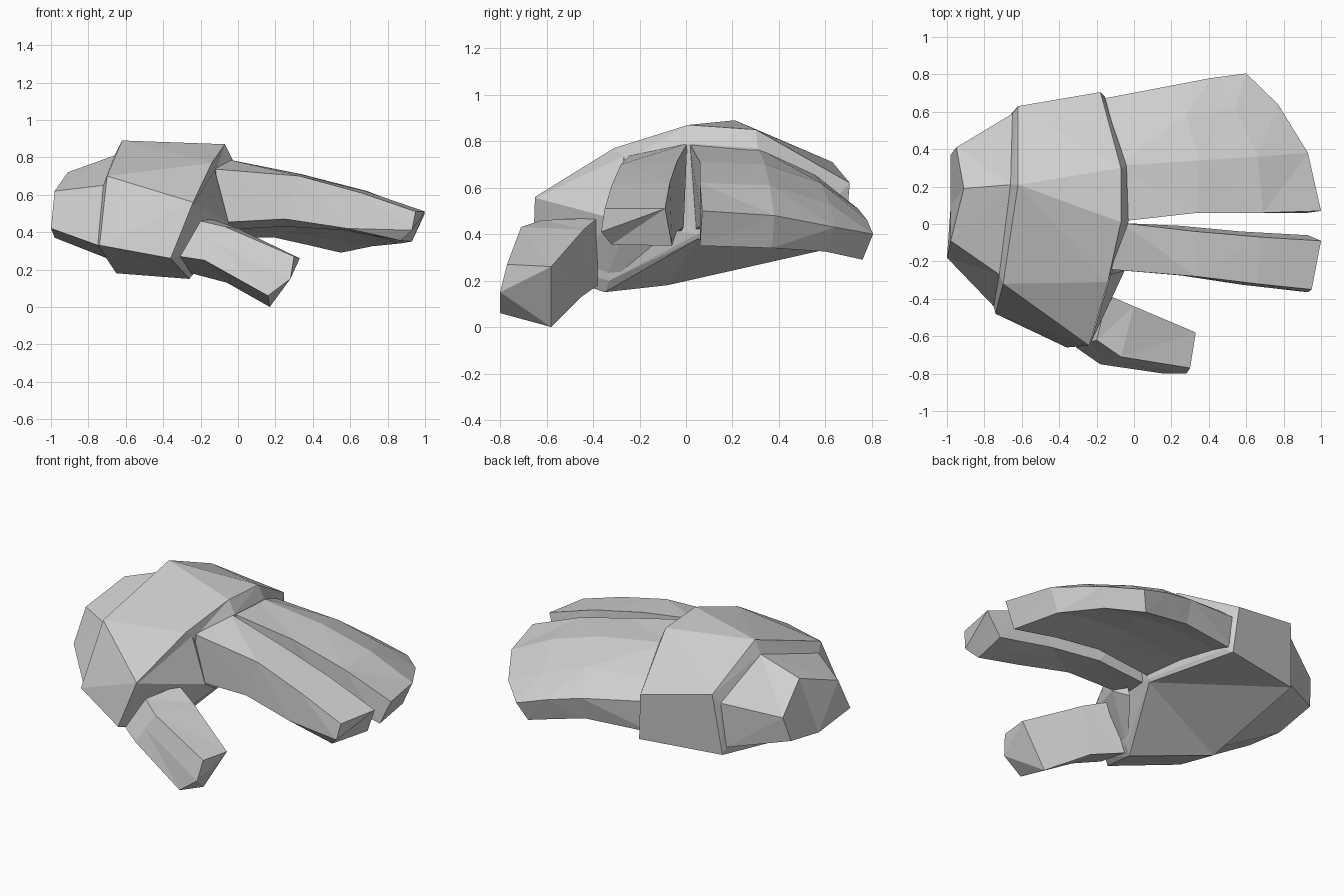
import bpy, bmesh

grey = bpy.data.materials.new("light grey")
grey.diffuse_color = (0.64, 0.64, 0.64, 1)


def loft(name, rings):
    """Skin equal-length rings, cap both ends and weld repeated points."""
    bm = bmesh.new()
    loops = [[bm.verts.new(p) for p in ring] for ring in rings]
    for a, b in zip(loops, loops[1:]):
        for i in range(len(a)):
            j = (i + 1) % len(a)
            bm.faces.new((a[i], a[j], b[j], b[i]))
    bm.faces.new(loops[0][::-1])
    bm.faces.new(loops[-1])
    bmesh.ops.remove_doubles(bm, verts=bm.verts, dist=0.0005)
    bmesh.ops.triangulate(bm, faces=bm.faces)
    bmesh.ops.recalc_face_normals(bm, faces=bm.faces)
    me = bpy.data.meshes.new(name)
    bm.to_mesh(me)
    bm.free()
    me.materials.append(grey)
    ob = bpy.data.objects.new(name, me)
    bpy.context.collection.objects.link(ob)
    return ob


def fan(r):
    """Repeat corners of a six-point ring so it meets the nine-point knuckles."""
    return [r[i] for i in (0, 1, 2, 2, 3, 3, 4, 5, 5)]


# Palm: wrist end, cuff, back of hand, knuckles, inset rim
wrist = [(-.98, .37, .42), (-.95, .41, .57), (-.91, .19, .72),
         (-.98, -.09, .62), (-1, -.18, .42), (-.98, .1, .37)]
cuff = [(-.67, .56, .37), (-.65, .59, .65), (-.66, .21, .81),
        (-.72, -.27, .65), (-.75, -.44, .33), (-.70, -.1, .26)]
back = [(-.66, .585, .33), (-.62, .63, .71), (-.62, .21, .89),
        (-.70, -.32, .70), (-.74, -.48, .33), (-.65, -.08, .18)]
knuckles = [(-.155, .68, .33), (-.18, .705, .62), (-.07, .30, .85),
            (-.07, .01, .87), (-.14, -.31, .77), (-.24, -.65, .56),
            (-.36, -.66, .26), (-.26, -.35, .15), (-.07, .05, .38)]
rim = [(-.14, .64, .36), (-.15, .66, .57), (-.04, .31, .77),
       (-.03, .01, .79), (-.12, -.25, .72), (-.17, -.40, .46),
       (-.31, -.60, .27), (-.22, -.33, .2), (-.06, .05, .40)]
palm = loft("hand", [fan(wrist), fan(cuff), fan(back), knuckles, rim])

# Web between the index finger and the thumb
web = loft("thumb_web", [
    [(-.235, -.645, .555), (-.235, -.645, .555), (-.33, -.63, .28), (-.26, -.36, .17)],
    [(-.125, -.27, .735), (-.05, -.25, .45), (-.05, -.25, .45), (-.07, -.12, .37)]])

# Three joined fingers: four points above, four below
block = loft("joined_fingers", [
    [(-.06, .015, .79), (-.10, .31, .77), (-.18, .55, .66), (-.22, .66, .57),
     (-.22, .64, .37), (-.18, .55, .39), (-.14, .31, .42), (-.12, .04, .42)],
    [(.34, .06, .71), (.35, .34, .70), (.28, .58, .62), (.20, .74, .51),
     (.20, .70, .37), (.26, .58, .40), (.33, .34, .43), (.32, .07, .44)],
    [(.69, .06, .62), (.66, .36, .61), (.54, .62, .53), (.41, .78, .46),
     (.38, .73, .33), (.50, .60, .36), (.61, .36, .40), (.62, .06, .41)],
    [(1, .07, .50), (.93, .38, .48), (.77, .64, .43), (.60, .805, .40),
     (.55, .76, .29), (.72, .60, .325), (.87, .37, .34), (.93, .06, .35)]])

# Index finger, with a bevelled tip
index = loft("index_finger", [
    [(-.06, .005, .79), (-.16, -.24, .74), (-.12, -.24, .45), (-.12, -.24, .45), (-.12, -.02, .41)],
    [(.33, -.04, .71), (.33, -.28, .70), (.25, -.275, .47), (.25, -.275, .47), (.25, -.01, .43)],
    [(.68, -.07, .62), (.66, -.32, .61), (.58, -.325, .42), (.58, -.325, .42), (.57, -.04, .41)],
    [(1, -.09, .51), (.95, -.35, .51), (.93, -.365, .41), (.87, -.32, .355), (.93, -.06, .35)]])

# Thumb
thumb = loft("thumb", [
    [(-.14, -.38, .47), (-.20, -.62, .46), (-.255, -.64, .365),
     (-.31, -.66, .27), (-.25, -.38, .18)],
    [(.0, -.44, .42), (-.07, -.71, .43), (-.125, -.73, .34),
     (-.18, -.75, .25), (-.06, -.45, .13)],
    [(.33, -.58, .26), (.30, -.77, .27), (.28, -.80, .15),
     (.16, -.80, .06), (.17, -.58, .0)]])

# Merge the parts into one skin without hidden inner walls
bpy.context.view_layer.objects.active = palm
for part in (web, block, index, thumb):
    mod = palm.modifiers.new("join " + part.name, "BOOLEAN")
    mod.operation, mod.solver, mod.object = "UNION", "EXACT", part
    mod.use_self = True
    bpy.ops.object.modifier_apply(modifier=mod.name)
    bpy.data.objects.remove(part)
